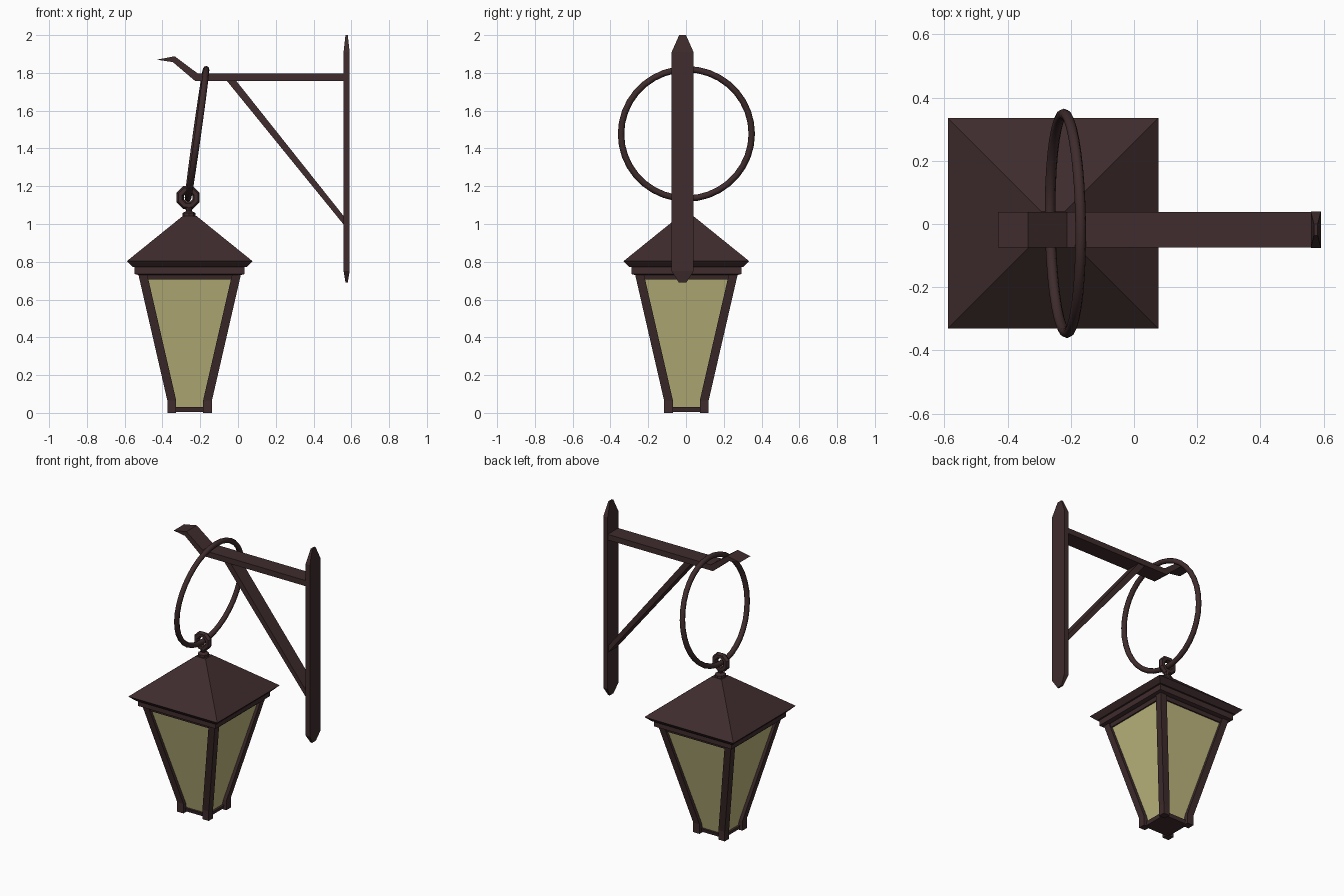
import bpy, bmesh, math
from mathutils import Matrix, Vector

if "Cube" in bpy.data.objects:
    bpy.data.objects.remove(bpy.data.objects["Cube"])

CX, CY = -0.256, 0.002      # lantern axis
BY = -0.018                 # bracket centre line


def material(name, color):
    m = bpy.data.materials.new(name)
    m.diffuse_color = color
    m.use_nodes = True
    m.node_tree.nodes["Principled BSDF"].inputs["Base Color"].default_value = m.diffuse_color
    return m


IRON = material("dark_iron", (0.05, 0.025, 0.026, 1))
GLASS = material("yellow_glass", (0.52, 0.48, 0.21, 0.9))


def finish(name, bm, mat=IRON):
    bmesh.ops.recalc_face_normals(bm, faces=bm.faces)
    me = bpy.data.meshes.new(name)
    bm.to_mesh(me)
    bm.free()
    me.materials.append(mat)
    ob = bpy.data.objects.new(name, me)
    bpy.context.collection.objects.link(ob)
    return ob


def loft(name, sections, mat=IRON, caps=True):
    """Rectangular sections (cx, cy, half_x, half_y, z) joined in a stack."""
    bm = bmesh.new()
    rings = [[bm.verts.new((x + sx * hx, y + sy * hy, z))
              for sx, sy in ((-1, -1), (1, -1), (1, 1), (-1, 1))]
             for x, y, hx, hy, z in sections]
    for a, b in zip(rings, rings[1:]):
        for i in range(4):
            j = (i + 1) % 4
            bm.faces.new((a[i], a[j], b[j], b[i]))
    if caps:
        bm.faces.new(rings[0])
        bm.faces.new(rings[-1])
    return finish(name, bm, mat)


def stack(name, profile, mat=IRON, caps=True):
    """Square stack on the lantern axis from (half_width, z) pairs."""
    return loft(name, [(CX, CY, h, h, z) for h, z in profile], mat, caps)


def plate(name, outline, half):
    """Side outline in x, z extruded across y."""
    bm = bmesh.new()
    f = bm.faces.new([bm.verts.new((x, BY - half, z)) for x, z in outline])
    g = bmesh.ops.extrude_face_region(bm, geom=[f])
    bmesh.ops.translate(bm, vec=(0, 2 * half, 0),
                        verts=[v for v in g["geom"] if isinstance(v, bmesh.types.BMVert)])
    return finish(name, bm)


def torus(name, loc, rot, major, minor, seg, sides):
    bpy.ops.mesh.primitive_torus_add(location=loc, rotation=rot, major_radius=major,
                                     minor_radius=minor, major_segments=seg, minor_segments=sides)
    ob = bpy.context.object
    ob.name = name
    ob.data.materials.append(IRON)
    return ob


# Wall bracket: pointed upright, arm with hooked tip, diagonal brace
loft("wall_upright", [(0.575, BY, 0.006, 0.02, 0.69), (0.575, BY, 0.016, 0.058, 0.75),
                      (0.575, BY, 0.016, 0.058, 1.91), (0.575, BY, 0.006, 0.018, 2.0)])
plate("hooked_arm", [(0.565, 1.796), (-0.212, 1.796), (-0.335, 1.888), (-0.43, 1.87),
                     (-0.345, 1.857), (-0.228, 1.758), (0.565, 1.758)], 0.056)
plate("diagonal_brace", [(-0.015, 1.765), (0.565, 1.035), (0.565, 0.99), (-0.065, 1.765)], 0.048)

# Hanging ring, tilted between arm and lantern eye
torus("hanging_ring", (-0.217, 0.002, 1.477),
      (0, math.radians(90 + 8), math.radians(0.8)), 0.346, 0.017, 36, 8)
bpy.ops.object.shade_smooth_by_angle(angle=math.radians(50))

# Eight-sided eye on a small turned neck
eye = torus("lantern_eye", (-0.264, CY, 1.14), (math.pi / 2, 0, 0), 0.045, 0.021, 8, 6)
eye.data.transform(Matrix.Rotation(math.pi / 8, 4, 'Z'))
bm = bmesh.new()
neck = [bm.verts.new((r, 0, z)) for r, z in
        ((0, 1.035), (0.035, 1.035), (0.035, 1.058), (0.015, 1.068), (0.022, 1.09), (0, 1.095))]
edges = [bm.edges.new(p) for p in zip(neck, neck[1:])]
bmesh.ops.spin(bm, geom=neck + edges, axis=(0, 0, 1), cent=(0, 0, 0), steps=8, angle=math.tau)
bmesh.ops.remove_doubles(bm, verts=bm.verts, dist=1e-4)
finish("lantern_neck", bm).location = (-0.26, CY, 0)

# Roof with stepped eave
stack("roof", [(0.272, 0.73), (0.291, 0.735), (0.291, 0.772), (0.302, 0.772),
               (0.333, 0.803), (0.037, 1.042)])

# Glass body, rails and floor
stack("glass_panes", [(0.084, 0.02), (0.254, 0.735)], GLASS, caps=False)
stack("top_rail", [(0.256, 0.705), (0.263, 0.735)])
stack("floor_rail", [(0.094, 0.006), (0.1, 0.03)])

# Four sloping corner legs ending in straight feet
H = 0.0235
for sx, side in ((-1, "left"), (1, "right")):
    for sy, end in ((-1, "front"), (1, "back")):
        loft(f"{end}_{side}_leg", [(CX + sx * (o - H), CY + sy * (o - H), H, H, z)
                                   for o, z in ((0.118, 0), (0.118, 0.065), (0.272, 0.735))])
